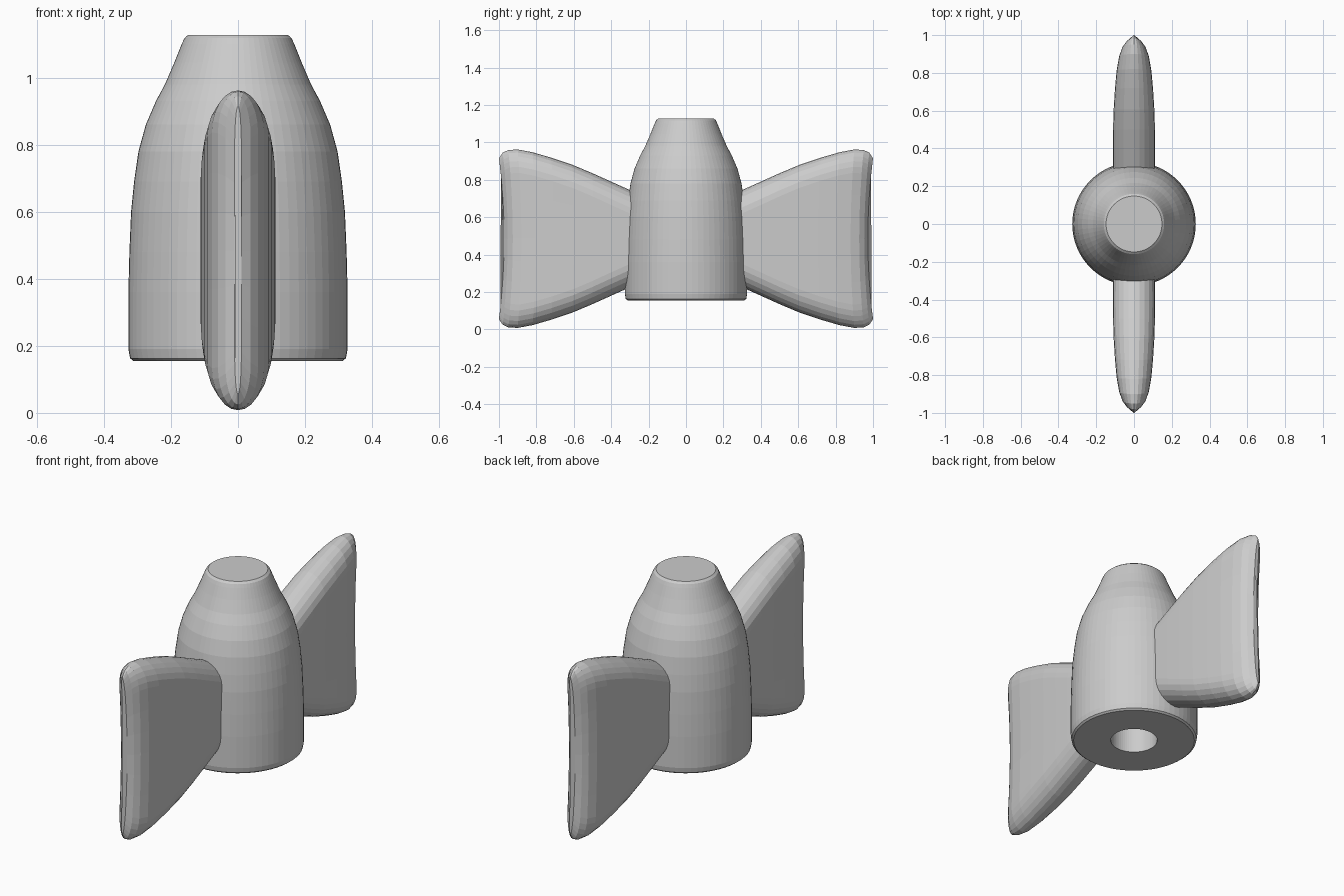
import bpy, bmesh, math

if "Cube" in bpy.data.objects:
    bpy.data.objects.remove(bpy.data.objects["Cube"])

grey = bpy.data.materials.new("plain_grey")
grey.diffuse_color = (0.6, 0.6, 0.6, 1)
grey.use_nodes = True
grey.node_tree.nodes["Principled BSDF"].inputs["Base Color"].default_value = grey.diffuse_color


def loft(name, rings, close_ends):
    """Skin a list of equal-length closed rings."""
    bm = bmesh.new()
    vs = [[bm.verts.new(p) for p in ring] for ring in rings]
    n = len(vs[0])
    for a, b in zip(vs, vs[1:]):
        for i in range(n):
            j = (i + 1) % n
            bm.faces.new((a[i], a[j], b[j], b[i]))
    if close_ends:
        for ring in close_ends:
            bm.faces.new(vs[ring])
    bmesh.ops.recalc_face_normals(bm, faces=bm.faces)
    me = bpy.data.meshes.new(name)
    bm.to_mesh(me)
    bm.free()
    me.materials.append(grey)
    ob = bpy.data.objects.new(name, me)
    bpy.context.collection.objects.link(ob)
    return ob


# Hub: turned profile (radius, z), from the blind shaft hole around to the flat top
SIDES = 64
profile = [(0.12, 0.75), (0.12, 0.155), (0.312, 0.155), (0.322, 0.163), (0.327, 0.19),
           (0.327, 0.36), (0.324, 0.48), (0.319, 0.6), (0.31, 0.69), (0.297, 0.78),
           (0.275, 0.86), (0.245, 0.93), (0.218, 0.98), (0.19, 1.045),
           (0.168, 1.1), (0.16, 1.118), (0.148, 1.128)]
hub_rings = [[(r * math.cos(2 * math.pi * i / SIDES), r * math.sin(2 * math.pi * i / SIDES), z)
              for i in range(SIDES)] for r, z in profile]
loft("hub", hub_rings, (0, -1))

# Fins: rounded cross-sections (y, half height, half thickness, tip hollow)
stations = [(0.22, 0.235, 0.110, 0), (0.30, 0.260, 0.111, 0), (0.40, 0.305, 0.112, 0),
            (0.50, 0.350, 0.111, 0.004), (0.607, 0.395, 0.108, 0.008),
            (0.72, 0.433, 0.101, 0.012), (0.82, 0.462, 0.092, 0.016),
            (0.90, 0.477, 0.078, 0.020), (0.95, 0.474, 0.060, 0.024),
            (0.98, 0.460, 0.038, 0.027), (1.0, 0.430, 0.010, 0.028)]
MID_Z = 0.485


def section(y, hh, hx, hollow):
    """Stadium outline: round ends and long, nearly straight sides."""
    cap = min(0.125, hh * 0.5)
    right = [(hx * math.sin(t * math.pi / 12), hh - cap + cap * math.cos(t * math.pi / 12))
             for t in range(0, 7)]
    right += [(hx, (hh - cap) * f) for f in (0.66, 0.33, 0)]
    right += [(x, -z) for x, z in reversed(right[:-1])]
    outline = right + [(-x, z) for x, z in reversed(right[1:-1])]
    return [(x, y - hollow * (1 - (z / hh) ** 2), MID_Z + z) for x, z in outline]


for name, turn in (("back_fin", 0), ("front_fin", math.pi)):
    fin = loft(name, [section(*s) for s in stations], (0, -1))
    fin.rotation_euler.z = turn
